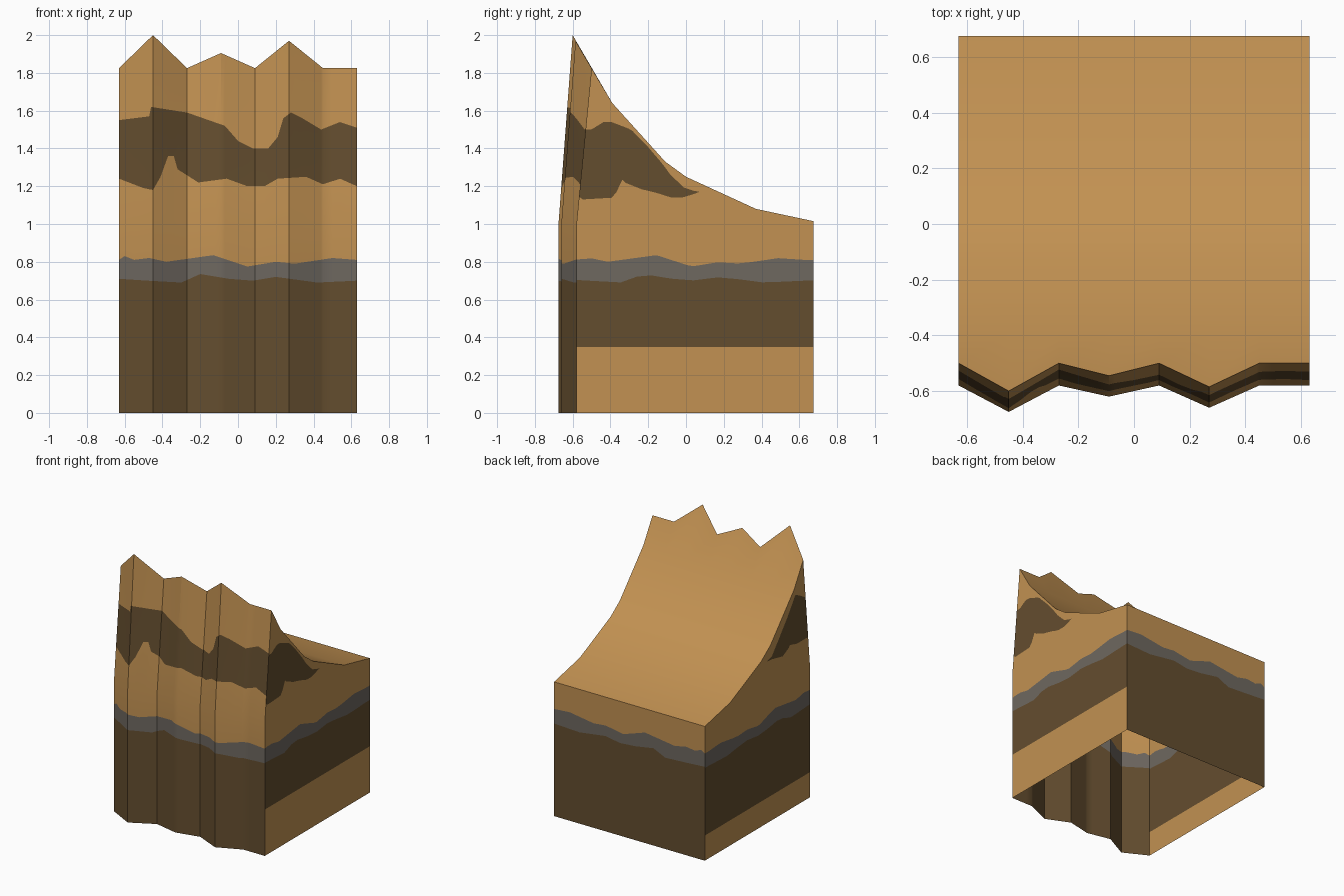
import bpy, bmesh, math

if "Cube" in bpy.data.objects:
    bpy.data.objects.remove(bpy.data.objects["Cube"])


def material(name, rgb):
    m = bpy.data.materials.new(name)
    m.diffuse_color = (*rgb, 1)
    m.use_nodes = True
    m.node_tree.nodes["Principled BSDF"].inputs["Base Color"].default_value = m.diffuse_color
    return m


MATS = [material("sandy_tan", (0.54, 0.285, 0.084)),
        material("dark_earth", (0.127, 0.075, 0.028)),
        material("grey_stone", (0.156, 0.138, 0.117))]
TAN, DARK, GREY = 0, 1, 2


def interp(table, s):
    """Piecewise linear lookup, clamped at both ends."""
    if s <= table[0][0]:
        return table[0][1]
    for (a, za), (b, zb) in zip(table, table[1:]):
        if s <= b:
            return za + (zb - za) * (s - a) / (b - a)
    return table[-1][1]


def finish(name, bm):
    bmesh.ops.remove_doubles(bm, verts=bm.verts, dist=1e-5)
    me = bpy.data.meshes.new(name)
    bm.to_mesh(me)
    bm.free()
    for m in MATS:
        me.materials.append(m)
    me.shade_smooth()
    me.set_sharp_from_angle(angle=math.radians(30))
    bpy.context.collection.objects.link(bpy.data.objects.new(name, me))


def wall(name, columns, base_z, patch=None):
    """Columns are (s, foot xy, top xyz); colour bands run between height curves."""
    bm = bmesh.new()
    colours = (TAN, DARK, GREY, TAN, TAN, DARK, TAN)
    rows = []
    for s, (fx, fy), (tx, ty, tz) in columns:
        low, high = ((interp(t, s) for t in patch) if patch else (1.1, 1.1))
        zs = [0, base_z, interp(STONE_LOW, s), interp(STONE_HIGH, s), 1.0, low, high, tz]
        row = []
        for z in zs:
            z = min(z, tz)
            k = max(0, (z - 1) / (tz - 1))       # leans back above z = 1
            row.append((fx + (tx - fx) * k, fy + (ty - fy) * k, z))
        rows.append(row)
    for a, b in zip(rows, rows[1:]):
        for i, c in enumerate(colours):
            pts = []
            for p in (a[i], b[i], b[i + 1], a[i + 1]):
                if all(math.dist(p, q) > 1e-5 for q in pts):
                    pts.append(p)
            if len(pts) > 2:
                bm.faces.new([bm.verts.new(p) for p in pts]).material_index = c
    finish(name, bm)


def samples(lo, hi, *tables):
    vals = {round(k, 3) for t in tables for k, _ in t} | {lo, hi}
    return sorted(v for v in vals if lo <= v <= hi)


W, BACK = 0.63, 0.675

# Folded front: foot y, top y and top z along x
XS = [-0.63, -0.45, -0.27, -0.09, 0.09, 0.27, 0.45, 0.63]
FOOT = list(zip(XS, [-0.58, -0.675, -0.58, -0.62, -0.58, -0.66, -0.58, -0.58]))
RIM_Y = list(zip(XS, [-0.50, -0.60, -0.50, -0.545, -0.50, -0.585, -0.50, -0.50]))
RIM_Z = list(zip(XS, [1.825, 2.0, 1.825, 1.905, 1.825, 1.97, 1.825, 1.825]))
# Slope behind the rim (y, z)
SLOPE = [(-0.5, 1.825), (-0.39, 1.64), (-0.11, 1.33), (0, 1.25), (0.37, 1.08), (BACK, 1.015)]

# Wavy stone seam
STONE_LOW = [(-0.63, .71), (-0.48, .70), (-0.3, .69), (-0.2, .735), (-0.05, .71),
             (0.08, .70), (0.2, .72), (0.42, .69), (0.63, .70)]
STONE_HIGH = [(-0.63, .81), (-0.6, .83), (-0.55, .81), (-0.47, .82), (-0.38, .80),
              (-0.13, .835), (0.05, .775), (0.2, .80), (0.3, .79), (0.5, .82), (0.63, .81)]
# Upper dark layer on the front and how it tapers out on the sides
FRONT_PATCH = (
    [(-0.63, 1.24), (-0.5, 1.19), (-0.45, 1.18), (-0.41, 1.25), (-0.37, 1.36), (-0.34, 1.36),
     (-0.32, 1.29), (-0.21, 1.22), (-0.06, 1.24), (0.05, 1.20), (0.14, 1.20), (0.21, 1.24),
     (0.36, 1.25), (0.45, 1.21), (0.54, 1.24), (0.63, 1.20)],
    [(-0.63, 1.55), (-0.47, 1.57), (-0.46, 1.62), (-0.27, 1.59), (-0.07, 1.52), (0, 1.44),
     (0.08, 1.40), (0.16, 1.40), (0.21, 1.46), (0.24, 1.56), (0.28, 1.59), (0.34, 1.56),
     (0.44, 1.50), (0.54, 1.54), (0.63, 1.51)])
RIGHT_PATCH = (
    [(-0.58, 1.17), (-0.52, 1.13), (-0.36, 1.14), (-0.34, 1.24), (-0.28, 1.19),
     (-0.2, 1.18), (-0.08, 1.14), (0, 1.14), (0.05, 1.17)],
    [(-0.58, 1.5), (-0.51, 1.5), (-0.49, 1.54), (-0.42, 1.54), (-0.32, 1.5),
     (-0.2, 1.38), (-0.1, 1.26), (-0.02, 1.19), (0.05, 1.17)])
LEFT_PATCH = ([(-0.54, 1.22), (-0.4, 1.22), (-0.34, 1.25), (-0.29, 1.18), (-0.12, 1.22)],
              [(-0.54, 1.53), (-0.44, 1.6), (-0.35, 1.48), (-0.22, 1.33), (-0.12, 1.22)])

# Cliff front
wall("cliff_front",
     [(x, (x, interp(FOOT, x)), (x, interp(RIM_Y, x), interp(RIM_Z, x)))
      for x in samples(-W, W, FOOT, STONE_LOW, STONE_HIGH, *FRONT_PATCH)],
     0, FRONT_PATCH)


def side(x, patch):
    cols = []
    for y in samples(-0.5, BACK, SLOPE, STONE_LOW, STONE_HIGH, *patch):
        foot = -0.58 + (y + 0.5) / (BACK + 0.5) * (BACK + 0.58)
        cols.append(((foot + y) / 2, (x, foot), (x, y, interp(SLOPE, y))))
    return cols


# Side walls and back wall
wall("right_side", side(W, RIGHT_PATCH), 0.35, RIGHT_PATCH)
wall("left_side", side(-W, LEFT_PATCH)[::-1], 0.19, LEFT_PATCH)
wall("back_wall", [(x, (x, BACK), (x, BACK, 1.015))
                   for x in samples(-W, W, STONE_LOW, STONE_HIGH)][::-1], 0)

# Grassless top slope: rim row followed by straight rows to the back
bm = bmesh.new()
rows = [[bm.verts.new((x, interp(RIM_Y, x), interp(RIM_Z, x))) for x in XS]]
rows += [[bm.verts.new((x, y, z)) for x in XS] for y, z in SLOPE[1:]]
for a, b in zip(rows, rows[1:]):
    for i in range(len(XS) - 1):
        bm.faces.new((a[i], a[i + 1], b[i + 1], b[i])).material_index = TAN
finish("top_slope", bm)
